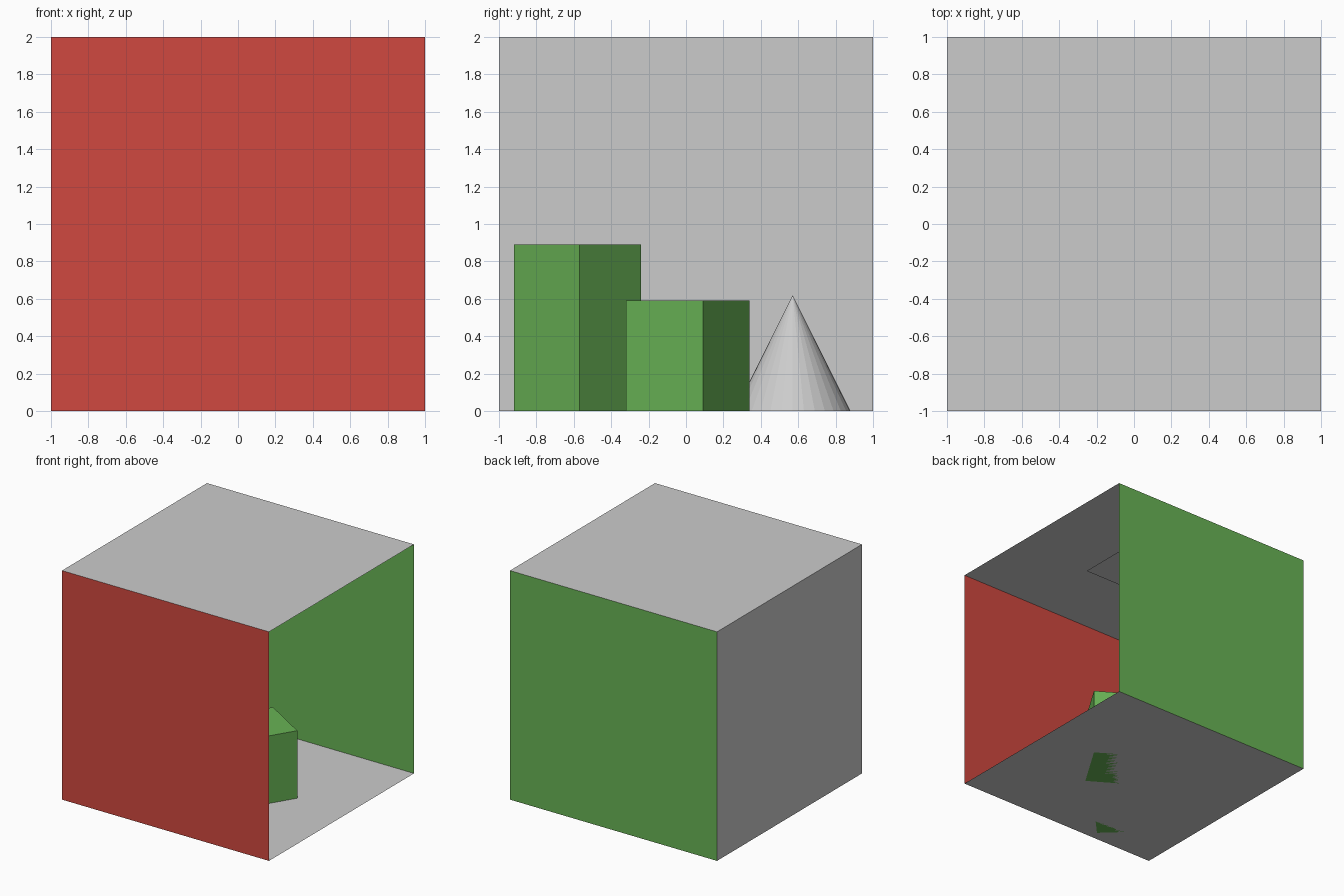
import bpy
from math import radians, pi

if "Cube" in bpy.data.objects:
    bpy.data.objects.remove(bpy.data.objects["Cube"])


def material(name, rgb):
    m = bpy.data.materials.new(name)
    m.diffuse_color = (*rgb, 1)
    m.use_nodes = True
    m.node_tree.nodes["Principled BSDF"].inputs["Base Color"].default_value = m.diffuse_color
    return m


RED = material("red_paint", (0.63, 0.065, 0.05))
GREEN = material("green_paint", (0.14, 0.45, 0.091))


def finish(name, mat):
    ob = bpy.context.object
    ob.name = name
    if mat:
        ob.data.materials.append(mat)
    return ob


def panel(name, loc, rot=(0, 0, 0), size=2, mat=None):
    bpy.ops.mesh.primitive_plane_add(size=size, location=loc, rotation=rot)
    return finish(name, mat)


def block(name, x, y, side, height, angle, mat):
    bpy.ops.mesh.primitive_cube_add(size=1, location=(x, y, height / 2),
                                    rotation=(0, 0, radians(angle)))
    ob = finish(name, mat)
    ob.scale = (side, side, height)
    return ob


# Room shell, open on the +x side, panels facing inward
panel("floor", (0, 0, 0))
panel("ceiling", (0, 0, 2), (pi, 0, 0))
panel("left_wall", (-1, 0, 1), (0, pi / 2, 0))
panel("front_wall", (0, -1, 1), (-pi / 2, 0, 0), mat=RED)
panel("back_wall", (0, 1, 1), (pi / 2, 0, 0), mat=GREEN)

# Square light panel just under the ceiling
panel("ceiling_light", (0, 0, 1.99), (pi, 0, 0), size=0.56)

# Two turned blocks
block("tall_block", -0.38, -0.58, 0.481, 0.89, 46.7, GREEN)
block("short_block", 0.18, 0.01, 0.48, 0.59, -31.4, GREEN)

# Faceted cone
bpy.ops.mesh.primitive_cone_add(vertices=32, radius1=0.31, radius2=0, depth=0.62,
                                location=(-0.4, 0.57, 0.31))
finish("cone", None)
